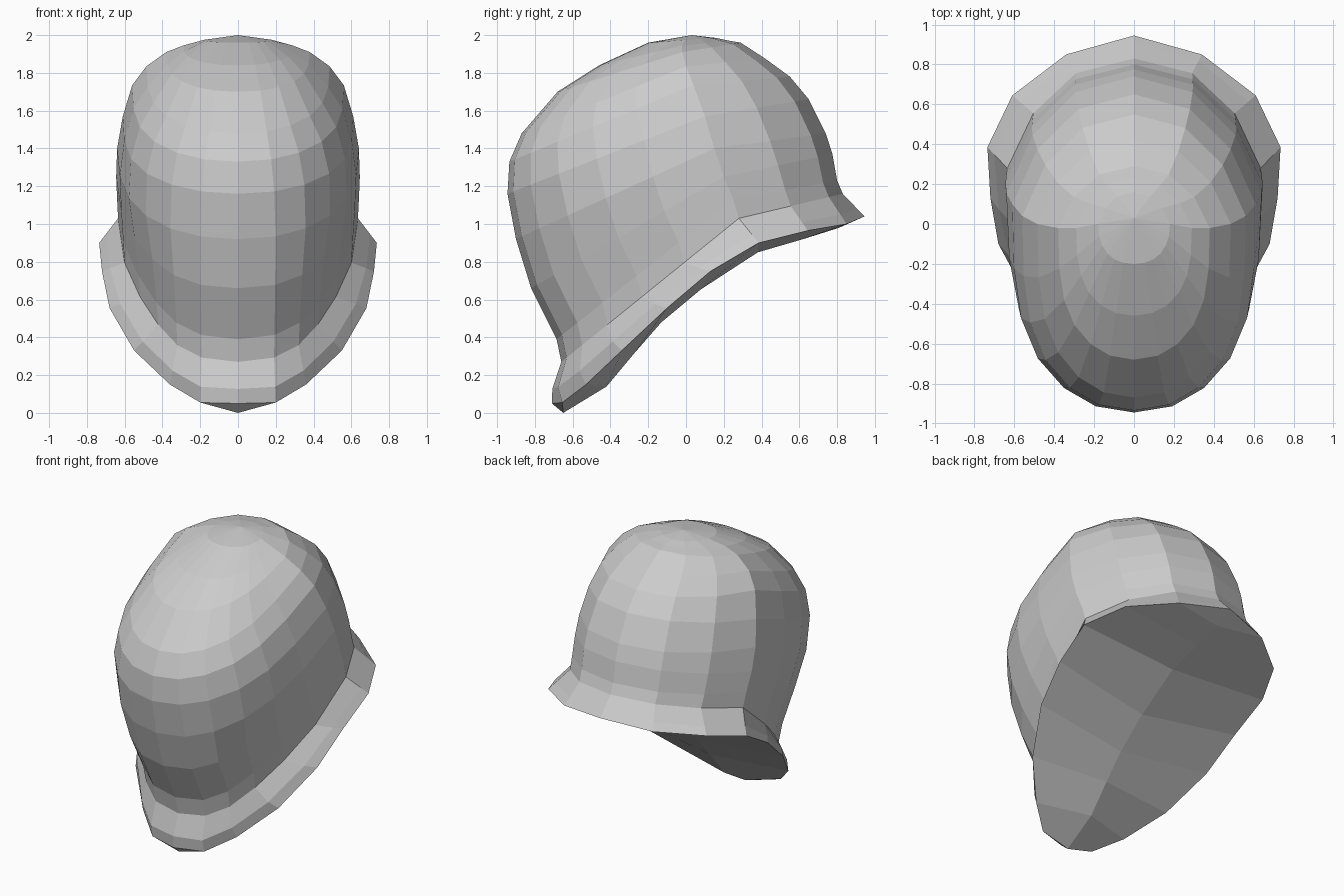
import bpy, bmesh
from math import sin, cos, pi
from mathutils import Vector

if "Cube" in bpy.data.objects:
    bpy.data.objects.remove(bpy.data.objects["Cube"])

# Half outline of the flared brim edge, back to front (x, y, z)
RIM = [(0, .945, 1.04), (.34, .85, 1.0), (.61, .645, .965), (.735, .385, .9),
       (.72, .13, .75), (.68, -.1, .555), (.55, -.34, .33), (.36, -.53, .15),
       (.2, -.655, .055), (0, -.71, .05)]

# Centre line of the closed underside, back to front (y, z)
UNDER = [(.81, .98), (.62, .92), (.38, .85), (.08, .655), (-.13, .48),
         (-.27, .32), (-.42, .14), (-.65, 0)]

# Dome rings: front (y, z), back (y, z), side (x, y, z), pinch of front flanks
RINGS = [((-.66, .27), (.83, 1.16), (.635, .28, 1.03), .10),
         ((-.685, .39), (.80, 1.23), (.64, .25, 1.13), .09),
         ((-.82, .66), (.775, 1.37), (.645, .2, 1.25), .05),
         ((-.90, .92), (.74, 1.48), (.64, .15, 1.4), -.03),
         ((-.945, 1.16), (.65, 1.66), (.61, .1, 1.57), -.07),
         ((-.935, 1.33), (.55, 1.78), (.56, .04, 1.735), -.07),
         ((-.87, 1.48), (.42, 1.875), (.485, 0, 1.835), -.06),
         ((-.68, 1.7), (.29, 1.96), (.38, -.02, 1.91), -.06),
         ((-.46, 1.84), (.23, 1.97), (.29, -.02, 1.945), -.05),
         ((-.20, 1.96), (.16, 1.985), (.18, 0, 1.975), 0)]

# Three segments behind the widest point, six in front of it
ANGLES = [pi * a / 180 for a in (0, 30, 60, 90, 105, 120, 135, 150, 165, 180)]


def half_ring(front, back, side, pinch):
    pts = []
    for t in ANGLES:
        is_front = t > pi / 2 + .01
        end, e = (front, .87) if is_front else (back, 1.0)
        c = abs(cos(t)) ** e
        x = side[0] * max(0, sin(t)) ** e
        x *= 1 - (pinch if is_front else .11) * sin(2 * t) ** 2
        pts.append((x, side[1] + (end[0] - side[1]) * c,
                    side[2] + (end[1] - side[2]) * c))
    pts[-1] = (0, *pts[-1][1:])
    return pts


def full_ring(bm, half):
    mirrored = [(-x, y, z) for x, y, z in half[-2:0:-1]]
    return [bm.verts.new(p) for p in half + mirrored]


# Rolled lip between brim edge and dome, swelling toward the front
domes = [half_ring(*r) for r in RINGS]
lip = []
for t, p, q in zip(ANGLES, RIM, domes[0]):
    v = Vector(p).lerp(Vector(q), .35)
    lip.append((v.x, v.y - .03 * max(0, -cos(t)) * (.5 if t > 3 else 1), v.z))

# Helmet shell: brim flare, dome and crown
bm = bmesh.new()
loops = [full_ring(bm, h) for h in [RIM, lip] + domes]
n = len(loops[0])
for a, b in zip(loops, loops[1:]):
    for i in range(n):
        j = (i + 1) % n
        bm.faces.new((a[i], a[j], b[j], b[i]))
apex = bm.verts.new((0, .03, 2.0))
for i in range(n):
    bm.faces.new((loops[-1][i], loops[-1][(i + 1) % n], apex))

# Closed underside, fanned from rim to centre line
rim = loops[0]
mid = [rim[0]] + [bm.verts.new((0, y, z)) for y, z in UNDER] + [rim[9]]
for i in range(9):
    for p, q in ((rim[i], rim[i + 1]), (rim[-i], rim[-i - 1])):
        corners = list(dict.fromkeys((p, q, mid[i + 1], mid[i])))
        bm.faces.new(corners)

bmesh.ops.recalc_face_normals(bm, faces=bm.faces)
mesh = bpy.data.meshes.new("helmet_shell")
bm.to_mesh(mesh)
bm.free()
obj = bpy.data.objects.new("helmet_shell", mesh)
bpy.context.collection.objects.link(obj)
